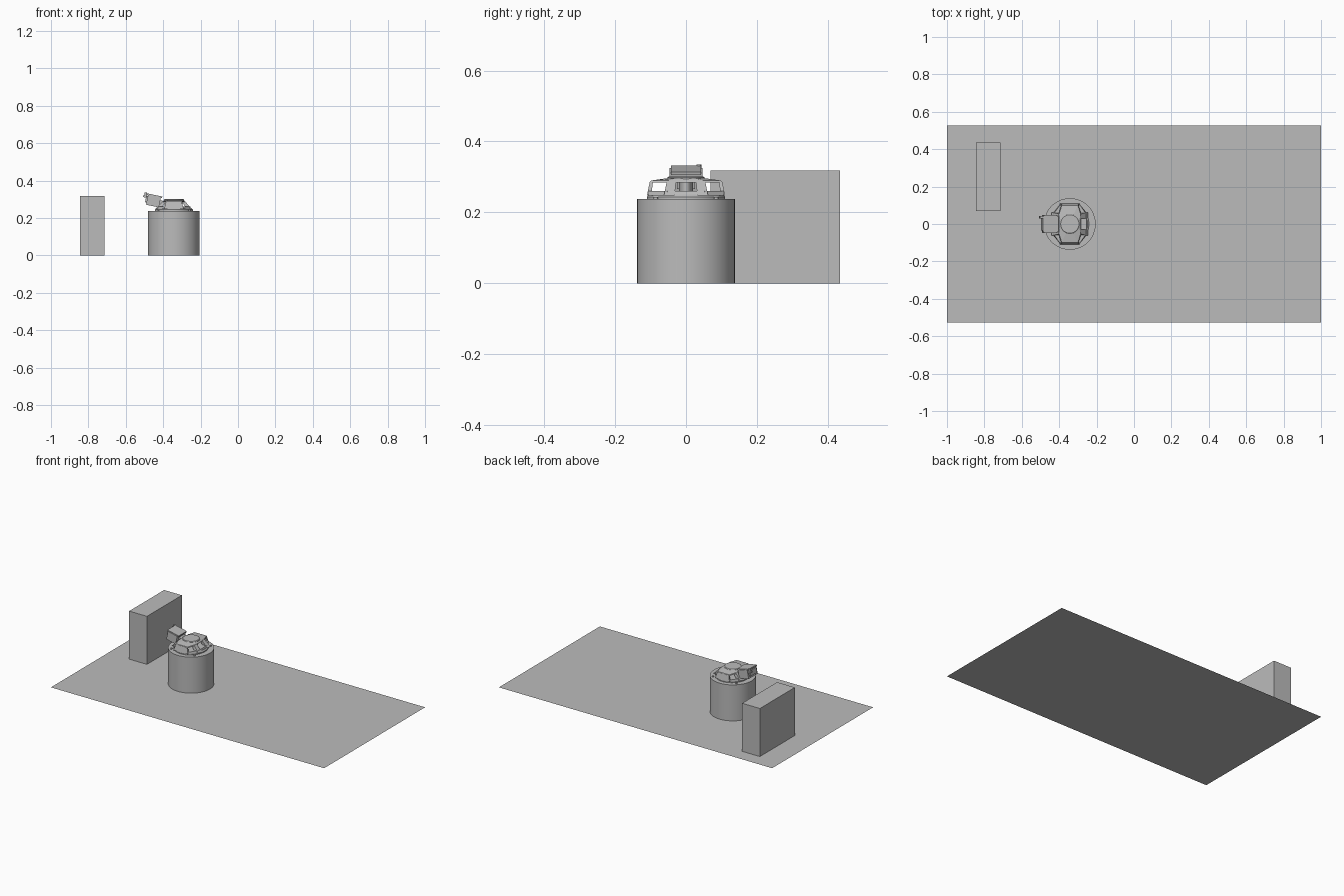
import bpy
import bmesh
import math
from mathutils import Matrix, Vector

cube = bpy.data.objects.get("Cube")
if cube:
    bpy.data.objects.remove(cube, do_unlink=True)

grey = bpy.data.materials.new("neutral_grey")
grey.use_nodes = True
colour = (0.5, 0.5, 0.5, 1)
grey.diffuse_color = colour
grey.node_tree.nodes["Principled BSDF"].inputs["Base Color"].default_value = colour

CX = -0.343  # axis of the drum and the device on it


def finish(name, bm, smooth=False):
    if name != "ground_sheet":
        bmesh.ops.recalc_face_normals(bm, faces=bm.faces)
    mesh = bpy.data.meshes.new(name)
    bm.to_mesh(mesh)
    bm.free()
    obj = bpy.data.objects.new(name, mesh)
    bpy.context.collection.objects.link(obj)
    mesh.materials.append(grey)
    if smooth:
        bpy.ops.object.select_all(action="DESELECT")
        obj.select_set(True)
        bpy.context.view_layer.objects.active = obj
        bpy.ops.object.shade_smooth_by_angle(angle=math.radians(35))
    return obj


def box(name, centre, size, tilt=0):
    bm = bmesh.new()
    m = Matrix.Translation(centre) @ Matrix.Rotation(tilt, 4, "Y") @ Matrix.Diagonal((*size, 1))
    bmesh.ops.create_cube(bm, size=1, matrix=m)
    return finish(name, bm)


def loft(name, sections, smooth=False):
    """Joins matching closed outlines, then caps both ends."""
    bm = bmesh.new()
    rings = [[bm.verts.new(p) for p in s] for s in sections]
    n = len(rings[0])
    for a, b in zip(rings, rings[1:]):
        for i in range(n):
            j = (i + 1) % n
            bm.faces.new((a[i], a[j], b[j], b[i]))
    bm.faces.new(rings[0][::-1])
    bm.faces.new(rings[-1])
    return finish(name, bm, smooth)


def oval(rx, ry, z, n=48):
    turn = 2 * math.pi / n
    return [(CX + rx * math.cos(i * turn), ry * math.sin(i * turn), z) for i in range(n)]


def octagon(x, y, cut_x, cut_y, z):
    corners = [(x, -cut_y), (x, cut_y), (cut_x, y), (-cut_x, y),
               (-x, cut_y), (-x, -cut_y), (-cut_x, -y), (cut_x, -y)]
    return [(CX + px, py, z) for px, py in corners]


def rect(x0, x1, y0, y1, z):
    return [(CX + x0, y0, z), (CX + x1, y0, z), (CX + x1, y1, z), (CX + x0, y1, z)]


# Ground sheet, a single flat face
bm = bmesh.new()
bmesh.ops.create_grid(bm, x_segments=1, y_segments=1, size=0.5,
                      matrix=Matrix.Diagonal((2, 1.055, 1, 1)))
finish("ground_sheet", bm)

# Cabinet and drum
box("cabinet", (-0.78, 0.252, 0.159), (0.13, 0.365, 0.318))
loft("drum", [oval(0.138, 0.138, 0), oval(0.138, 0.138, 0.238)], True)

# Device base flange and deck
loft("base_flange", [oval(0.102, 0.11, 0.238), oval(0.102, 0.11, 0.244),
                     oval(0.095, 0.105, 0.25)], True)
loft("base_deck", [octagon(0.092, 0.108, 0.05, 0.055, 0.248),
                   octagon(0.088, 0.107, 0.05, 0.052, 0.26)])

# Roof plate and round hub
loft("roof_plate", [octagon(0.06, 0.102, 0.045, 0.055, 0.284),
                    octagon(0.058, 0.099, 0.043, 0.052, 0.29),
                    octagon(0.05, 0.05, 0.021, 0.021, 0.297)])
loft("hub_disc", [oval(0.053, 0.053, 0.288), oval(0.053, 0.053, 0.298),
                  oval(0.049, 0.049, 0.301)], True)

# Side panels and sloping legs, open between them
for s, side in ((-1, "right"), (1, "left")):
    loft(side + "_panel", [rect(-0.052, 0.052, s * 0.098, s * 0.11, 0.248),
                           rect(-0.042, 0.042, s * 0.093, s * 0.102, 0.287)])
    for e, end in ((-1, "inner"), (1, "outer")):
        loft(side + "_" + end + "_leg",
             [rect(e * 0.07, e * 0.098, s * 0.032, s * 0.062, 0.248),
              rect(e * 0.04, e * 0.06, s * 0.028, s * 0.054, 0.288)])
        # Small bolt heads round the drum rim
        spot = Vector((CX + e * 0.085, s * 0.085, 0.24))
        bm = bmesh.new()
        bmesh.ops.create_cone(bm, cap_ends=True, segments=12, radius1=0.006, radius2=0.006,
                              depth=0.008, matrix=Matrix.Translation(spot))
        finish(side + "_" + end + "_bolt", bm)

# Core under the roof
loft("core", [oval(0.045, 0.02, 0.255, 24), oval(0.045, 0.02, 0.29, 24)], True)

# Tilted sensor head with its neck, lens plate and knob
tilt = math.radians(12)
box("head_neck", (-0.415, 0, 0.283), (0.06, 0.05, 0.022), tilt)
box("sensor_head", (-0.452, 0.0, 0.291), (0.07, 0.094, 0.056), tilt)
box("head_cap", (-0.447, 0.0, 0.319), (0.085, 0.084, 0.008), tilt)
box("lens_plate", (-0.488, 0.0, 0.300), (0.012, 0.07, 0.034), tilt)
box("knob_arm", (-0.495, 0.036, 0.315), (0.022, 0.014, 0.012), tilt)
bm = bmesh.new()
bmesh.ops.create_cone(bm, cap_ends=True, segments=20, radius1=0.007, radius2=0.007, depth=0.026,
                      matrix=Matrix.Translation((-0.493, 0.036, 0.322)))
finish("knob", bm, True)
